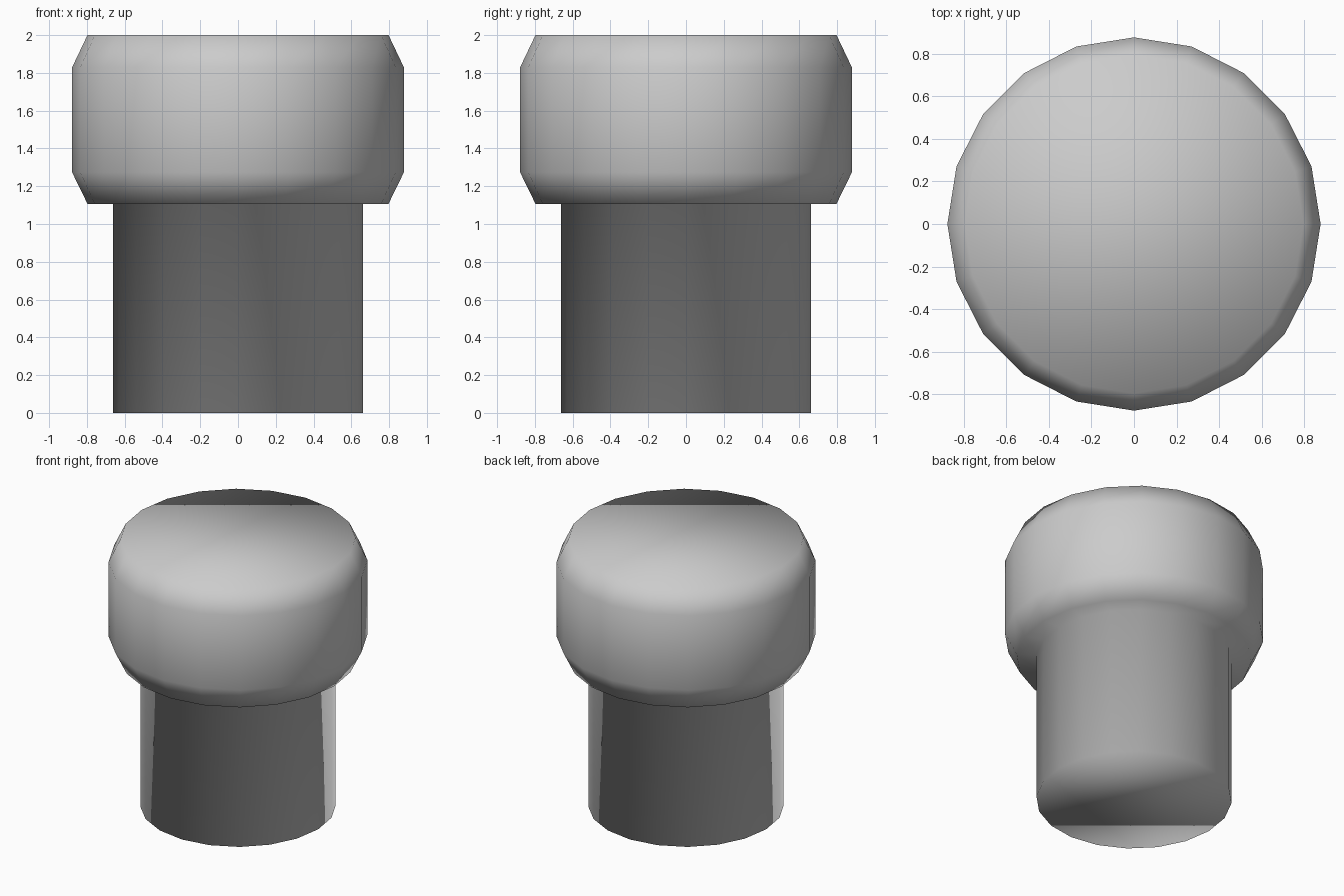
import bpy, bmesh, math

if "Cube" in bpy.data.objects:
    bpy.data.objects.remove(bpy.data.objects["Cube"])

SIDES = 20
# (radius, height) from the stem foot up to the top of the cap
PROFILE = [(0.663, 0.0), (0.663, 1.107), (0.797, 1.107),
           (0.878, 1.273), (0.878, 1.83), (0.797, 2.0)]


def lathe(name, profile, sides):
    bm = bmesh.new()
    rings = [[bm.verts.new((r * math.cos(2 * math.pi * i / sides),
                            r * math.sin(2 * math.pi * i / sides), z))
              for i in range(sides)] for r, z in profile]
    for low, high in zip(rings, rings[1:]):
        for i in range(sides):
            j = (i + 1) % sides
            bm.faces.new((low[i], low[j], high[j], high[i]))
    # closed ends
    bm.faces.new(rings[0][::-1])
    bm.faces.new(rings[-1])
    for f in bm.faces:
        f.smooth = True
    mesh = bpy.data.meshes.new(name)
    bm.to_mesh(mesh)
    bm.free()
    obj = bpy.data.objects.new(name, mesh)
    bpy.context.collection.objects.link(obj)
    return obj


# stem and chamfered cap as one smooth shaded body
lathe("capped_stem", PROFILE, SIDES)
